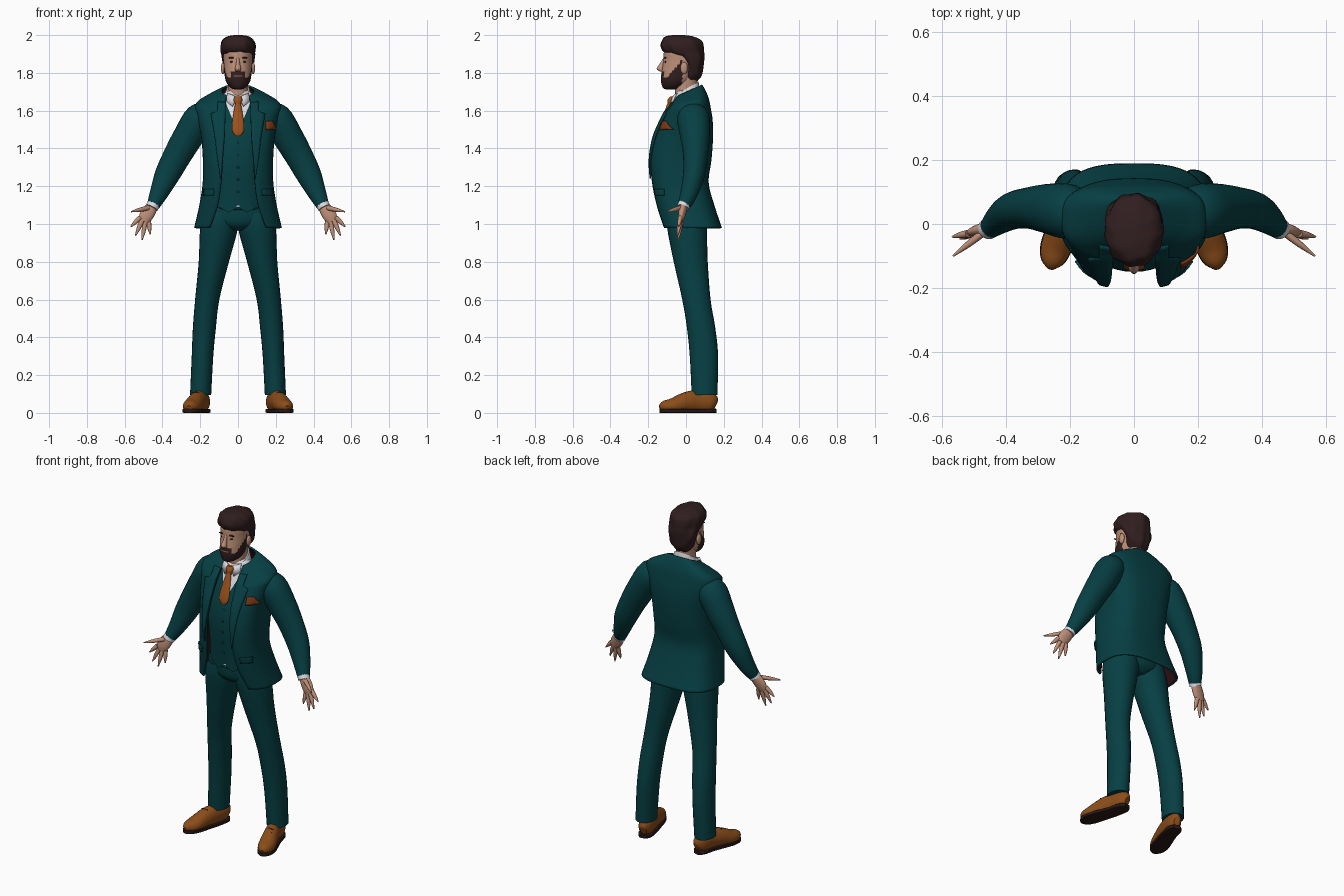
import bpy, bmesh, math
from mathutils import Vector, Matrix

cube = bpy.data.objects.get("Cube")
if cube:
    bpy.data.objects.remove(cube, do_unlink=True)


def material(name, rgb):
    m = bpy.data.materials.new(name)
    m.use_nodes = True
    m.diffuse_color = (*rgb, 1)
    bsdf = next(n for n in m.node_tree.nodes if n.type == 'BSDF_PRINCIPLED')
    bsdf.inputs["Base Color"].default_value = (*rgb, 1)
    bsdf.inputs["Roughness"].default_value = .8
    return m


SUIT = material("teal_cloth", (.002, .05, .057))
LINING = material("maroon_lining", (.03, .006, .007))
SHIRT = material("white_cotton", (.72, .72, .77))
TIE = material("orange_silk", (.33, .085, .012))
SQUARE = material("rust_silk", (.2, .04, .008))
LEATHER = material("tan_leather", (.26, .075, .01))
SOLE = material("dark_sole", (.02, .009, .008))
SKIN = material("skin", (.52, .28, .19))
LIPS = material("lips", (.32, .13, .1))
HAIR = material("dark_brown_hair", (.03, .013, .014))


def finish(name, bm, mats):
    bmesh.ops.recalc_face_normals(bm, faces=bm.faces)
    me = bpy.data.meshes.new(name)
    bm.to_mesh(me)
    bm.free()
    for m in mats:
        me.materials.append(m)
    ob = bpy.data.objects.new(name, me)
    bpy.context.collection.objects.link(ob)
    bpy.ops.object.select_all(action='DESELECT')
    ob.select_set(True)
    bpy.context.view_layer.objects.active = ob
    bpy.ops.object.shade_smooth_by_angle(angle=math.radians(45))
    return ob


def spline(keys, sub):
    """Smooth curve of tuples through the keys."""
    k = [keys[0], *keys, keys[-1]]
    out = []
    for a, b, c, d in zip(k, k[1:], k[2:], k[3:]):
        for i in range(sub):
            t = i / sub
            out.append([q + t * (r - p) / 2 + t * t * (2 * p - 5 * q + 4 * r - s) / 2
                        + t ** 3 * (3 * q - p - 3 * r + s) / 2
                        for p, q, r, s in zip(a, b, c, d)])
    return out + [list(keys[-1])]


def power(v, p):
    return math.copysign(abs(v) ** p, v)


def loft(name, keys, mats, ref=None, n=20, sub=4, p=1, s=1, cap=True,
         tweak=None, cuts=(), paint=None):
    """Rounded rings (x, y, z, rx, ry); level, or square to the path if ref is given."""
    bm = bmesh.new()
    pts = spline(keys, sub)
    rings = []
    for i, (x, y, z, rx, ry) in enumerate(pts):
        u, v = Vector((1, 0, 0)), Vector((0, 1, 0))
        if ref:
            lo, hi = pts[max(i - 1, 0)], pts[min(i + 1, len(pts) - 1)]
            t = (Vector(hi[:3]) - Vector(lo[:3])).normalized()
            u = Vector(ref).cross(t).normalized()
            v = t.cross(u)
        ring = []
        for j in range(n):
            a = math.tau * j / n
            co = Vector((x, y, z)) + u * max(rx, .001) * power(math.cos(a), p) \
                + v * max(ry, .001) * power(math.sin(a), p)
            if tweak:
                tweak(co)
            co.x *= s
            ring.append(bm.verts.new(co))
        rings.append(ring)
    for r, q in zip(rings, rings[1:]):
        for j in range(n):
            bm.faces.new((r[j], r[(j + 1) % n], q[(j + 1) % n], q[j]))
    if cap:
        bm.faces.new(rings[0])
        bm.faces.new(rings[-1])
    for co, no in cuts:
        bmesh.ops.bisect_plane(bm, geom=bm.verts[:] + bm.edges[:] + bm.faces[:],
                               plane_co=co, plane_no=no)
    if paint:
        for f in bm.faces:
            f.material_index = paint(f.calc_center_median())
    return finish(name, bm, mats)


def ball(name, loc, size, mat):
    bm = bmesh.new()
    bmesh.ops.create_uvsphere(bm, u_segments=14, v_segments=8, radius=1,
                              matrix=Matrix.Translation(loc) @ Matrix.Diagonal((*size, 1)))
    return finish(name, bm, [mat])


def sheet(name, rows, mats, thick):
    bm = bmesh.new()
    g = [[bm.verts.new(c) for c in row] for row in rows]
    for a, b in zip(g, g[1:]):
        for j in range(len(a) - 1):
            bm.faces.new((a[j], a[j + 1], b[j + 1], b[j]))
    ob = finish(name, bm, mats)
    mod = ob.modifiers.new("thickness", 'SOLIDIFY')
    mod.thickness = thick
    mod.offset = -1
    mod.material_offset = len(mats) - 1
    return ob


# Jacket shell: height, half width, front, back, half opening
JACKET = spline([(.98, .232, -.135, .19, .15), (1.1, .205, -.165, .15, .108),
                 (1.22, .187, -.187, .12, .09), (1.34, .186, -.194, .135, .082),
                 (1.46, .195, -.172, .143, .072), (1.56, .215, -.128, .14, .068),
                 (1.63, .225, -.09, .125, .066), (1.67, .16, -.07, .105, .064),
                 (1.7, .085, -.05, .085, .062)], 6)
BOX = .7


def jacket_row(z):
    for a, b in zip(JACKET, JACKET[1:]):
        if z <= b[0]:
            t = (z - a[0]) / (b[0] - a[0])
            return [p + t * (q - p) for p, q in zip(a, b)]
    return JACKET[-1]


def jacket_point(row, angle, off=0):
    z, rx, front, back, _ = row
    y = (front + back) / 2 - ((back - front) / 2 + off) * power(math.cos(angle), BOX)
    tilt = min(max((z - 1.6) / .1, 0), 1) * .45
    return Vector(((rx + off) * power(math.sin(angle), BOX), y, z + tilt * y))


def front_angle(row, x):
    return math.asin(min(x / row[1], .98) ** (1 / BOX))


def front_point(z, x, off, s):
    row = jacket_row(z)
    co = jacket_point(row, front_angle(row, x), off)
    co.x *= s
    return co


rows = []
for row in JACKET:
    a = front_angle(row, row[4])
    half = [jacket_point(row, a + (math.pi - a) * i / 20) for i in range(21)]
    rows.append(half + [Vector((-c.x, c.y, c.z)) for c in half[-2::-1]])
sheet("jacket", rows, [SUIT, LINING], .01)


def patch(name, z0, z1, x0, x1, mat, off, s, steps=4):
    """Plate lying on the jacket front; x0 and x1 are functions of height."""
    zs = [z0 + (z1 - z0) * i / steps for i in range(steps + 1)]
    sheet(name, [[front_point(z, x0(z) + (x1(z) - x0(z)) * j / 4, off, s)
                  for j in range(5)] for z in zs], [mat], .007)


def edge(z):
    return jacket_row(z)[4] - .003


def lapel_edge(z):
    return edge(z) + (.004 + .07 * (z - 1.24) / .34 if z < 1.59 else .042)


# Vest over shirt, with a cut V neck and pointed hem
def vest_hem(co):
    if co.z < 1.1 and co.y < 0:
        co.z -= .03 * max(0, 1 - abs(abs(co.x) - .05) / .05)


V_BASE, V_SLOPE = 1.485, 2.4
loft("vest_and_shirt", [(0, -.01, 1.09, .16, .118), (0, -.02, 1.2, .155, .12),
     (0, -.02, 1.34, .165, .13), (0, -.01, 1.46, .17, .125), (0, .005, 1.56, .17, .105),
     (0, .01, 1.64, .13, .075), (0, 0, 1.71, .05, .05)], [SUIT, SHIRT], n=40,
     tweak=vest_hem,
     cuts=[((0, 0, V_BASE), (V_SLOPE * s, 0, -1)) for s in (1, -1)],
     paint=lambda c: int(c.z > V_BASE + V_SLOPE * abs(c.x) and c.y < 0 or c.z > 1.66))
for i in range(5):
    ball("vest_button", (0, -.139 - .012 * math.sin(i * .8), 1.17 + .065 * i),
         (.007, .005, .007), SUIT)
ball("belt_buckle", (0, -.118, 1.095), (.018, .012, .012), SHIRT)


# Shirt collar and tie
def collar_tilt(co):
    co.z += co.y * .6


loft("shirt_collar", [(0, 0, 1.66, .074, .074), (0, 0, 1.69, .068, .07),
     (0, 0, 1.715, .06, .066)], [SHIRT], n=28, tweak=collar_tilt)
loft("tie", [(0, -.14, 1.465, .012, .006), (0, -.138, 1.49, .03, .008),
     (0, -.127, 1.53, .032, .009), (0, -.102, 1.6, .022, .01),
     (0, -.086, 1.64, .014, .012)], [TIE], n=12)
loft("tie_knot", [(0, -.086, 1.63, .013, .012), (0, -.08, 1.655, .023, .018),
     (0, -.072, 1.675, .018, .012)], [TIE], n=12)

# Trousers
loft("trouser_seat", [(0, .005, .965, .04, .07), (0, .003, 1, .15, .105),
     (0, 0, 1.06, .185, .112), (0, -.005, 1.15, .15, .108)], [SUIT], n=28)


# Head with painted beard and lips
def beard(c):
    if 1.779 < c.z < 1.79 and abs(c.x) < .024 and c.y < -.1:
        return 2
    jaw = c.y < -.02 and c.z < 1.775 + max(0, c.y + .1) * 1.2
    lip = c.y < -.09 and abs(c.x) < .04 and 1.77 < c.z < 1.805
    return int(jaw or lip)


loft("neck", [(0, .005, 1.62, .055, .058), (0, 0, 1.7, .053, .058),
     (0, 0, 1.8, .056, .065)], [SKIN])
loft("head", [(0, -.075, 1.712, .012, .03), (0, -.068, 1.722, .04, .055),
     (0, -.052, 1.755, .064, .08), (0, -.035, 1.8, .072, .095),
     (0, -.02, 1.86, .076, .1), (0, -.015, 1.92, .076, .1),
     (0, -.015, 1.97, .05, .07)], [SKIN, HAIR, LIPS], n=56, sub=8, paint=beard)
loft("nose", [(0, -.112, 1.88, .008, .008), (0, -.125, 1.85, .01, .013),
     (0, -.136, 1.822, .017, .019), (0, -.128, 1.808, .014, .012)], [SKIN], n=12)


def locks(co):
    co.x += .003 * math.sin(co.y * 110 + co.z * 60)
    co.y += .003 * math.sin(co.x * 120)


loft("hair", [(0, .025, 1.757, .04, .035), (0, .033, 1.79, .066, .05),
     (0, .033, 1.85, .082, .06), (0, .018, 1.885, .087, .078),
     (0, -.01, 1.91, .09, .105), (0, -.02, 1.94, .092, .113),
     (0, -.022, 1.97, .084, .105), (0, -.035, 1.992, .058, .075),
     (0, -.04, 2, .02, .03)], [HAIR], n=36, sub=5, tweak=locks)

LEG = [(.198, .098, .095, .056, .068), (.188, .095, .3, .057, .075),
       (.178, .08, .45, .061, .075), (.163, .055, .6, .064, .075),
       (.128, .025, .8, .08, .09), (.1, .005, .98, .1, .105), (.09, 0, 1.06, .085, .1)]
ARM = [(.15, .03, 1.6, .04, .05), (.2, .038, 1.565, .08, .085),
       (.265, .048, 1.46, .08, .078), (.32, .05, 1.365, .074, .066),
       (.375, .042, 1.26, .066, .058), (.42, .015, 1.16, .048, .046),
       (.448, -.01, 1.1, .035, .035)]
SHOE = [(.178, .157, .045, .018, .03), (.185, .13, .055, .038, .055),
        (.2, .06, .06, .042, .06), (.22, 0, .055, .045, .055),
        (.243, -.07, .036, .048, .042), (.255, -.115, .032, .036, .032),
        (.26, -.138, .025, .012, .015)]
FINGERS = [("index", (.518, -.03, 1.035), (.568, -.04, .985)),
           ("middle", (.508, -.03, 1.018), (.543, -.046, .938)),
           ("ring", (.491, -.026, 1.01), (.508, -.042, .915)),
           ("little", (.473, -.021, 1.015), (.465, -.036, .945)),
           ("thumb", (.475, -.03, 1.085), (.566, -.1, 1.065))]
Y, Z = (0, 1, 0), (0, 0, 1)


def flat_bottom(co):
    co.z = max(co.z, .018)


for side, s in (("left", 1), ("right", -1)):
    # Jacket details and limbs
    patch(side + "_lapel", 1.24, 1.67, edge, lapel_edge, SUIT, .009, s, 30)
    patch(side + "_pocket_flap", 1.15, 1.185, lambda z: .125, lambda z: .178, SUIT, .007, s)
    loft(side + "_trouser_leg", LEG, [SUIT], s=s, n=24)
    loft(side + "_sleeve", ARM, [SUIT], ref=Y, s=s, n=24)
    loft(side + "_cuff", [(.442, -.006, 1.115, .034, .034), (.457, -.016, 1.085, .034, .033)],
         [SHIRT], ref=Y, s=s)
    # Shirt collar wing
    sheet(side + "_collar_wing", [[Vector((s * x, y, z)) for x, y, z in row] for row in
          (((.004, -.078, 1.672), (.03, -.085, 1.622)),
           ((.058, -.05, 1.695), (.062, -.07, 1.65)))], [SHIRT], .005)
    # Hand
    loft(side + "_palm", [(.448, -.01, 1.1, .026, .021), (.468, -.017, 1.072, .036, .021),
         (.488, -.024, 1.04, .036, .018), (.5, -.028, 1.012, .026, .012)], [SKIN], ref=Y, s=s)
    for finger, a, b in FINGERS:
        a, b = Vector(a), Vector(b)
        mid = a.lerp(b, .5)
        loft(f"{side}_{finger}_finger", [(*a, .013, .012), (*mid, .011, .01), (*b, .003, .003)],
             [SKIN], ref=Y, s=s, n=10)
    # Shoe
    loft(side + "_shoe", SHOE, [LEATHER], ref=Z, s=s, n=24, tweak=flat_bottom)
    loft(side + "_sole", [(x, y, .011, rx + .002, .011) for x, y, z, rx, ry in SHOE],
         [SOLE], ref=Z, s=s, p=.3)
    for i in range(3):
        ball(side + "_lace", (s * (.222 + .006 * i), -.005 - .02 * i, .107 - .011 * i),
             (.02, .004, .005), SOLE)
    # Face details
    ball(side + "_ear", (s * .08, -.01, 1.825), (.011, .02, .032), SKIN)
    ball(side + "_eye", (s * .031, -.108, 1.858), (.012, .006, .005), HAIR)
    ball(side + "_eyebrow", (s * .032, -.11, 1.88), (.02, .007, .004), HAIR)

# Pocket square on the left breast
patch("pocket_square", 1.5, 1.545, lambda z: .142, lambda z: .2 - (z - 1.5) * .5,
      SQUARE, .009, 1)
